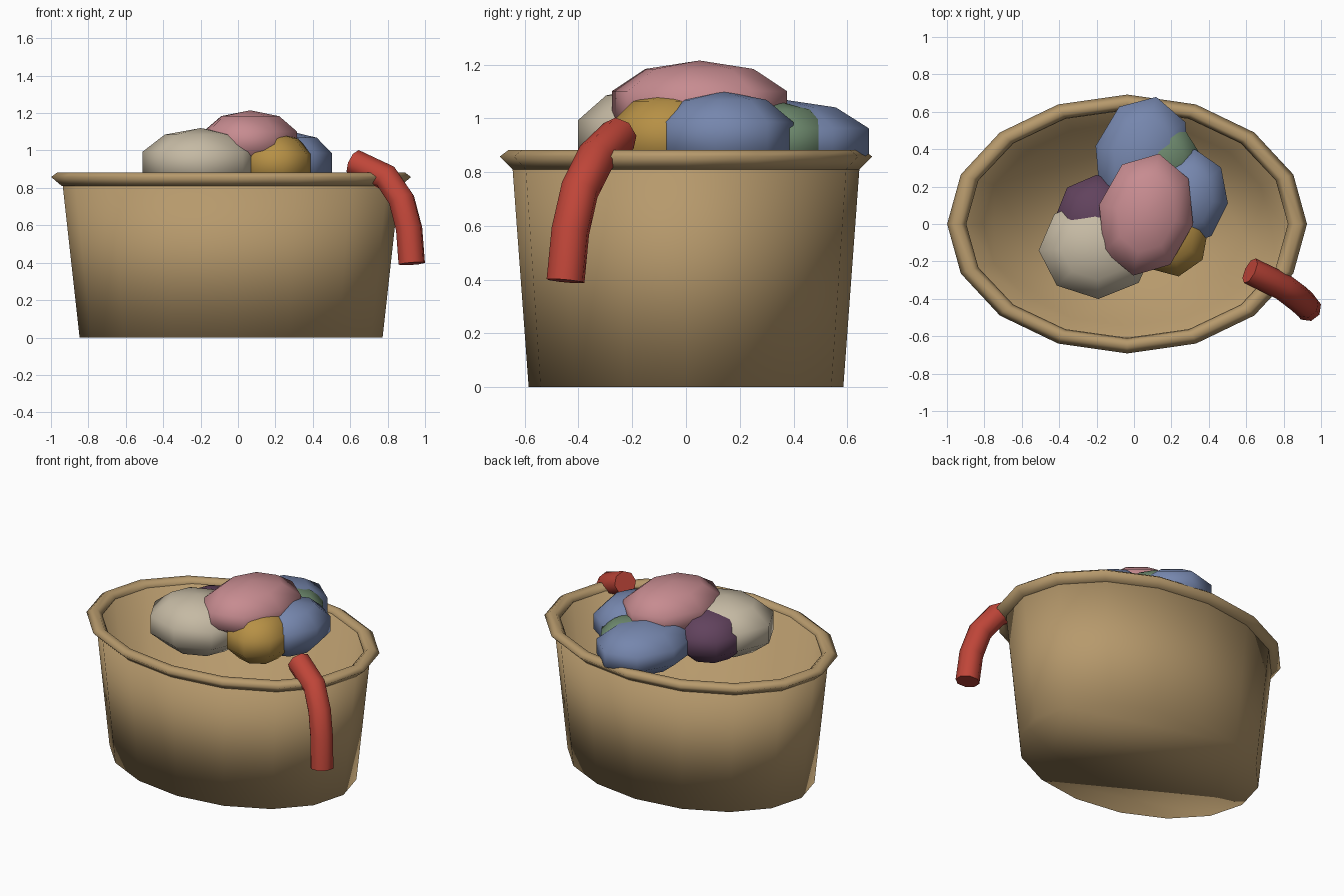
import bpy, bmesh, math
from mathutils import Matrix, Vector

cube = bpy.data.objects.get("Cube")
if cube:
    bpy.data.objects.remove(cube, do_unlink=True)

BASKET_X = -0.037
SIDES = 16


def material(name, rgb):
    m = bpy.data.materials.new(name)
    m.use_nodes = True
    m.diffuse_color = (*rgb, 1)
    bsdf = m.node_tree.nodes["Principled BSDF"]
    bsdf.inputs["Base Color"].default_value = (*rgb, 1)
    bsdf.inputs["Roughness"].default_value = 0.8
    return m


tan = material("wicker tan", (0.47, 0.32, 0.15))
cream = material("cream cloth", (0.56, 0.49, 0.37))
pink = material("pink cloth", (0.57, 0.26, 0.28))
blue = material("blue cloth", (0.18, 0.24, 0.42))
mustard = material("mustard cloth", (0.47, 0.28, 0.06))
green = material("green cloth", (0.16, 0.26, 0.16))
purple = material("purple cloth", (0.12, 0.055, 0.11))
red = material("red cloth", (0.52, 0.06, 0.04))


def finish(name, bm, mat):
    bmesh.ops.recalc_face_normals(bm, faces=bm.faces)
    for f in bm.faces:
        f.smooth = True
    mesh = bpy.data.meshes.new(name)
    bm.to_mesh(mesh)
    bm.free()
    mesh.materials.append(mat)
    obj = bpy.data.objects.new(name, mesh)
    bpy.context.collection.objects.link(obj)
    return obj


def oval_loft(name, profile, mat, closed):
    """Sweep (x radius, y radius, z) rings; closed joins last to first, else both ends are capped."""
    bm = bmesh.new()
    rings = []
    for rx, ry, z in profile:
        angles = [2 * math.pi * i / SIDES for i in range(SIDES)]
        rings.append([bm.verts.new((BASKET_X + rx * math.cos(a), ry * math.sin(a), z)) for a in angles])
    pairs = list(zip(rings, rings[1:]))
    if closed:
        pairs.append((rings[-1], rings[0]))
    else:
        bm.faces.new(rings[0])
        bm.faces.new(rings[-1])
    for low, high in pairs:
        for i in range(SIDES):
            j = (i + 1) % SIDES
            bm.faces.new((low[i], low[j], high[j], high[i]))
    return finish(name, bm, mat)


def garment(name, mat, centre, radii, turn):
    """Flattened low-poly ball, turned about z."""
    bm = bmesh.new()
    bmesh.ops.create_uvsphere(bm, u_segments=8, v_segments=5, radius=1)
    place = (Matrix.Translation(Vector(centre))
             @ Matrix.Rotation(math.radians(turn), 4, "Z")
             @ Matrix.Diagonal((*radii, 1)))
    bmesh.ops.transform(bm, matrix=place, verts=bm.verts)
    return finish(name, bm, mat)


# Hollow basket with a floor
oval_loft("basket", [(0.81, 0.585, 0), (0.905, 0.648, 0.855),
                     (0.865, 0.608, 0.855), (0.77, 0.545, 0.04)], tan, False)

# Rolled rim
oval_loft("basket_rim", [(0.962, 0.692, 0.858), (0.93, 0.66, 0.882), (0.89, 0.632, 0.882),
                         (0.86, 0.612, 0.855), (0.885, 0.622, 0.81), (0.905, 0.645, 0.81)],
          tan, True)

# Heap of clothes
garment("cream_garment", cream, (-0.2, -0.13, 0.937), (0.326, 0.285, 0.183), 2)
garment("pink_garment", pink, (0.065, 0.05, 1.05), (0.27, 0.35, 0.165), -12)
garment("blue_side_garment", blue, (0.29, 0.14, 0.935), (0.225, 0.275, 0.165), -8)
garment("blue_back_garment", blue, (0.045, 0.36, 0.915), (0.27, 0.345, 0.155), -13)
garment("green_garment", green, (0.14, 0.35, 0.92), (0.22, 0.22, 0.14), 10)
garment("mustard_garment", mustard, (0.2, -0.06, 0.93), (0.21, 0.235, 0.165), 10)
garment("purple_garment", purple, (-0.2, 0.03, 0.925), (0.235, 0.245, 0.16), 0)

# Sleeve hanging over the rim
curve = bpy.data.curves.new("hanging_sleeve", "CURVE")
curve.dimensions = "3D"
curve.bevel_depth = 0.073
curve.bevel_resolution = 2
curve.use_fill_caps = True
path = [(0.62, -0.25, 0.935), (0.795, -0.335, 0.855), (0.875, -0.395, 0.735),
        (0.915, -0.43, 0.58), (0.929, -0.448, 0.395)]
spline = curve.splines.new("POLY")
spline.points.add(len(path) - 1)
for point, co in zip(spline.points, path):
    point.co = (*co, 1)
spline.use_smooth = True
curve.materials.append(red)
sleeve = bpy.data.objects.new("hanging_sleeve", curve)
bpy.context.collection.objects.link(sleeve)
